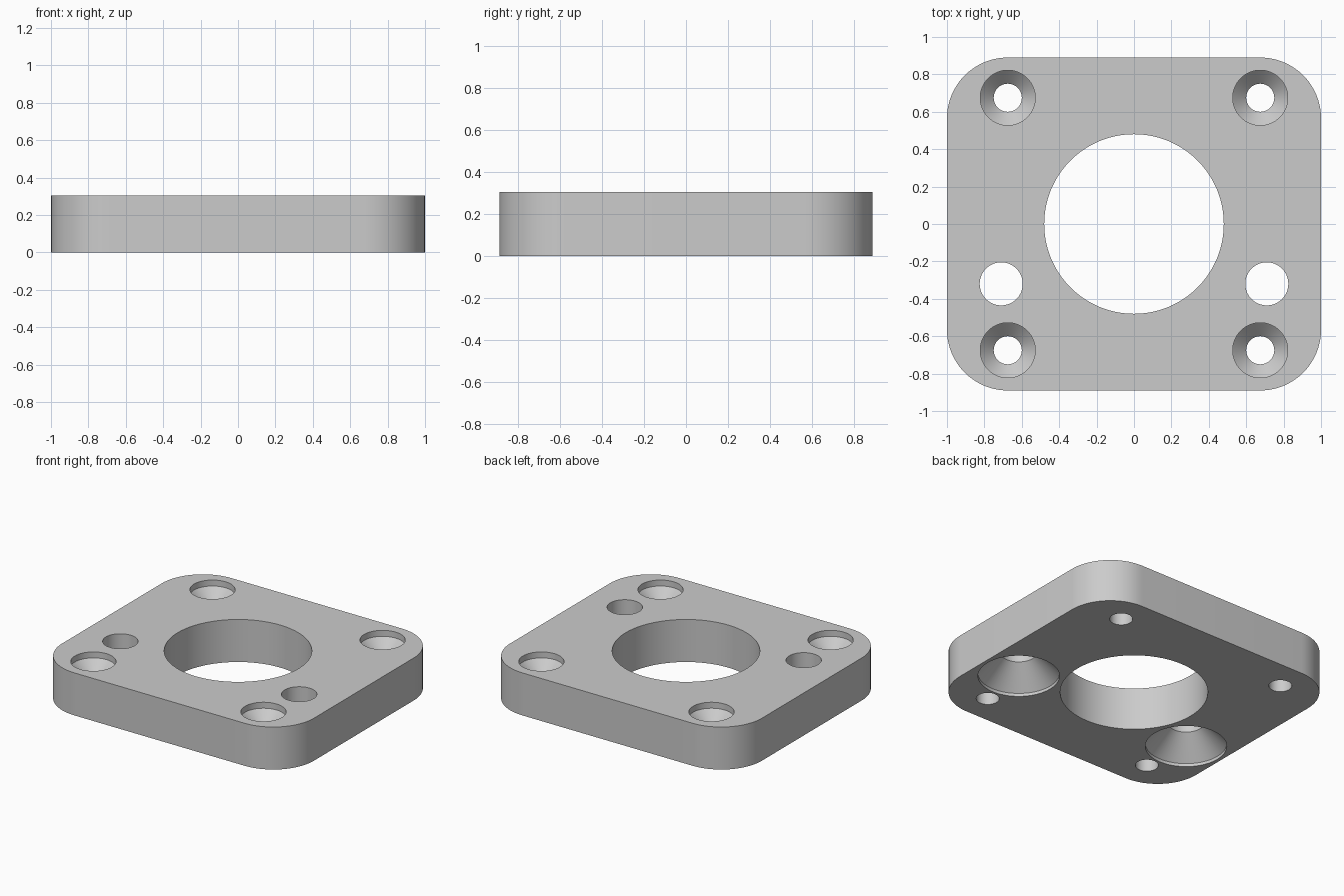
import bpy
import bmesh
from math import cos, sin, tau, radians

if "Cube" in bpy.data.objects:
    bpy.data.objects.remove(bpy.data.objects["Cube"], do_unlink=True)

HALF_X, HALF_Y, THICK = 1.0, 0.89, 0.305
CORNER = 0.325
OVER = 0.05          # how far cutters poke out of the plate

grey = bpy.data.materials.new("plain grey")
grey.use_nodes = True
grey.diffuse_color = (0.6, 0.6, 0.6, 1)
grey.node_tree.nodes["Principled BSDF"].inputs["Base Color"].default_value = (0.6, 0.6, 0.6, 1)


def add_object(name, bm):
    bmesh.ops.recalc_face_normals(bm, faces=bm.faces)
    mesh = bpy.data.meshes.new(name)
    bm.to_mesh(mesh)
    bm.free()
    mesh.materials.append(grey)
    obj = bpy.data.objects.new(name, mesh)
    bpy.context.collection.objects.link(obj)
    return obj


def turned_cutter(name, x, y, profile, sides=72):
    """Solid of revolution from (radius, height) pairs, bottom to top."""
    bm = bmesh.new()
    rings = [[bm.verts.new((x + r * cos(tau * i / sides), y + r * sin(tau * i / sides), z))
              for i in range(sides)] for r, z in profile]
    for low, high in zip(rings, rings[1:]):
        for i in range(sides):
            j = (i + 1) % sides
            bm.faces.new((low[i], low[j], high[j], high[i]))
    bm.faces.new(rings[0][::-1])
    bm.faces.new(rings[-1])
    cutter = add_object(name, bm)
    cutter.hide_render = True
    return cutter


# Plate with rounded upright corners
bm = bmesh.new()
bmesh.ops.create_cube(bm, size=1)
for v in bm.verts:
    v.co = (v.co.x * 2 * HALF_X, v.co.y * 2 * HALF_Y, (v.co.z + 0.5) * THICK)
upright = [e for e in bm.edges if abs(e.verts[0].co.z - e.verts[1].co.z) > 0.1]
bmesh.ops.bevel(bm, geom=upright, offset=CORNER, offset_type='OFFSET',
                segments=20, profile=0.5, affect='EDGES')
plate = add_object("mounting_plate", bm)

# Central bore
cutters = [turned_cutter("bore_cutter", 0, 0, [(0.48, -OVER), (0.48, THICK + OVER)], 128)]

for side in (-1, 1):
    # Corner screw holes, countersunk from the top
    for end in (-1, 1):
        cutters.append(turned_cutter("corner_screw_cutter", side * 0.675, end * 0.675, [
            (0.075, -OVER), (0.075, 0.19), (0.147, 0.262), (0.147, THICK + OVER)]))
    # Larger screw holes, countersunk from underneath
    cutters.append(turned_cutter("under_screw_cutter", side * 0.71, -0.32, [
        (0.265, -OVER), (0.265, 0.022), (0.115, 0.172), (0.115, THICK + OVER)]))

# Cut the holes
for cutter in cutters:
    mod = plate.modifiers.new("hole", 'BOOLEAN')
    mod.operation = 'DIFFERENCE'
    mod.solver = 'EXACT'
    mod.object = cutter

bpy.ops.object.select_all(action='DESELECT')
plate.select_set(True)
bpy.context.view_layer.objects.active = plate
for mod in list(plate.modifiers):
    bpy.ops.object.modifier_apply(modifier=mod.name)
for cutter in cutters:
    bpy.data.objects.remove(cutter, do_unlink=True)

bpy.ops.object.shade_smooth_by_angle(angle=radians(30))
